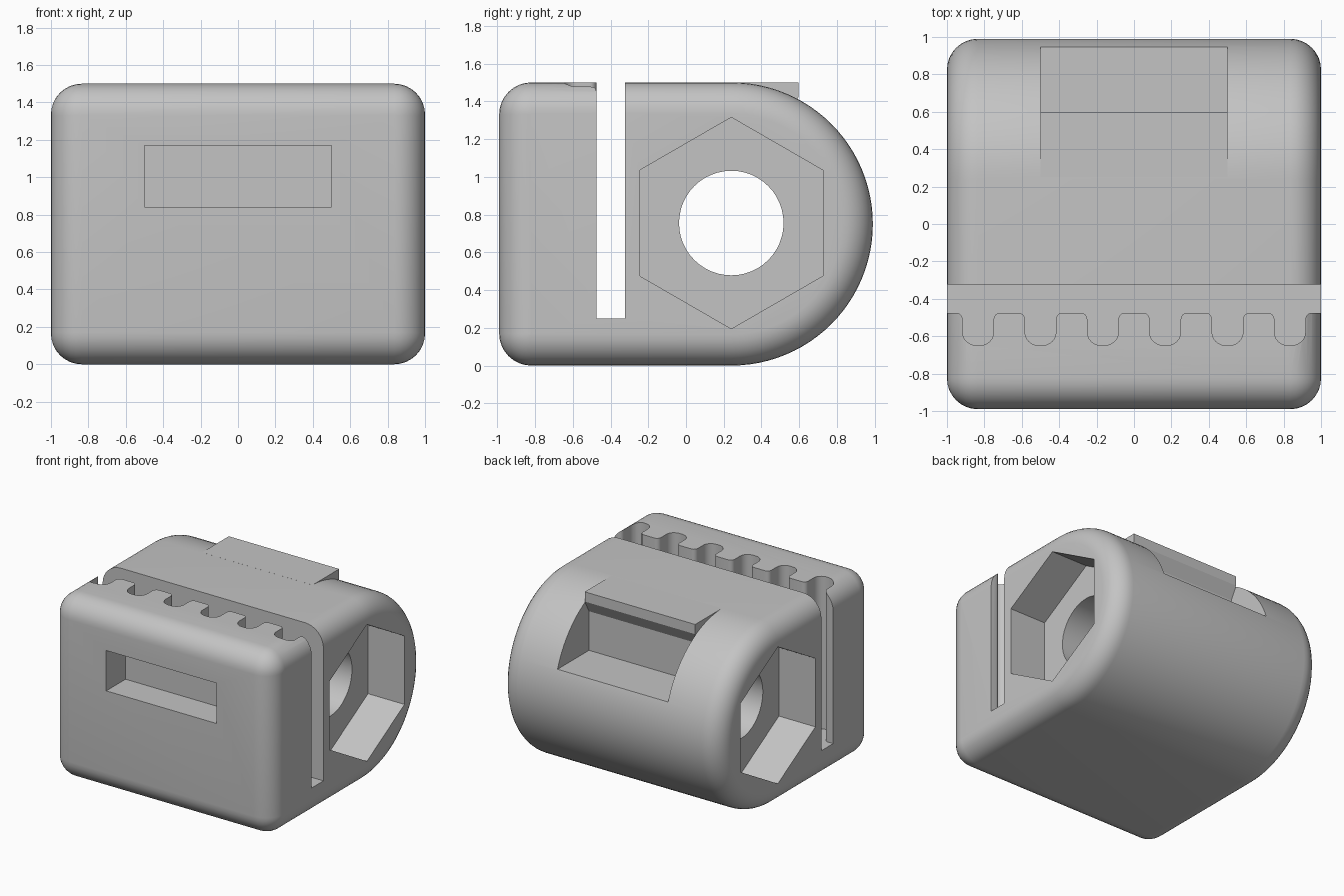
import bpy, bmesh
from math import sin, cos, pi, radians
from mathutils import Vector

cube = bpy.data.objects.get("Cube")
if cube:
    bpy.data.objects.remove(cube, do_unlink=True)

grey = bpy.data.materials.new("mid grey plastic")
grey.use_nodes = True
colour = (0.55, 0.55, 0.55, 1)
grey.diffuse_color = colour
grey.node_tree.nodes["Principled BSDF"].inputs["Base Color"].default_value = colour


def loft(name, rings):
    """Closed solid through rings of equal length."""
    bm = bmesh.new()
    loops = [[bm.verts.new(p) for p in ring] for ring in rings]
    n = len(loops[0])
    for a, b in zip(loops, loops[1:]):
        for i in range(n):
            j = (i + 1) % n
            bm.faces.new((a[i], a[j], b[j], b[i]))
    bm.faces.new(loops[0][::-1])
    bm.faces.new(loops[-1])
    bmesh.ops.recalc_face_normals(bm, faces=bm.faces[:])
    mesh = bpy.data.meshes.new(name)
    bm.to_mesh(mesh)
    bm.free()
    mesh.materials.append(grey)
    ob = bpy.data.objects.new(name, mesh)
    bpy.context.collection.objects.link(ob)
    return ob


def prism_x(name, profile, x0, x1):
    """Extrude a (y, z) profile along x."""
    return loft(name, [[(x, y, z) for y, z in profile] for x in (x0, x1)])


def polygon(cy, cz, r, sides):
    """Regular polygon with a corner at the top."""
    return [(cy + r * sin(2 * pi * i / sides), cz + r * cos(2 * pi * i / sides))
            for i in range(sides)]


def fillet(corner, before, after, r, steps=6):
    """Arc replacing a right-angled corner."""
    c, u, v = Vector(corner), Vector(before), Vector(after)
    u, v = (u - c).normalized(), (v - c).normalized()
    centre = c + (u + v) * r
    return [tuple(centre - v * r * cos(t) - u * r * sin(t))
            for t in (i * pi / 2 / steps for i in range(steps + 1))]


def combine(target, tool, operation):
    tool.hide_render = True
    mod = target.modifiers.new(tool.name, "BOOLEAN")
    mod.operation, mod.solver, mod.object = operation, "EXACT", tool
    bpy.context.view_layer.objects.active = target
    bpy.ops.object.modifier_apply(modifier=mod.name)
    bpy.data.objects.remove(tool, do_unlink=True)


# Body: D-shaped side profile with a rounded rim on both sides
RIM, CORNER, BACK = 0.165, 0.17, 0.75


def body_ring(x, inset):
    ring = []
    for cy, cz, r, start, sweep, steps in (
            (-0.82, CORNER, CORNER, 180, 90, 8),
            (0.24, BACK, BACK, -90, 180, 48),
            (-0.82, 1.5 - CORNER, CORNER, 90, 90, 8)):
        for i in range(steps + 1):
            a = radians(start + sweep * i / steps)
            ring.append((x, cy + (r - inset) * cos(a), cz + (r - inset) * sin(a)))
    return ring


angles = [i * pi / 16 for i in range(9)]
half = [(1 - RIM + RIM * sin(t), RIM * (1 - cos(t))) for t in angles]
sections = [(-x, d) for x, d in reversed(half)] + half
body = loft("clamp_body", [body_ring(x, d) for x, d in sections])

# Flat lip over the round back, then the pocket below it
lip = [(0.25, 1.5), (0.9, 1.5), (0.9, 1.2), (0.25, 1.2)]
combine(body, prism_x("lip", lip, -0.5, 0.5), "UNION")
pocket = [(0.54, 1.0), (1.2, 1.0), (1.2, 1.7), (0.595, 1.7), (0.595, 1.42), (0.54, 1.32)]
combine(body, prism_x("back_pocket", pocket, -0.5005, 0.5005), "DIFFERENCE")

# Front slot
slot = [(-1.2, 0.84), (-0.74, 0.84), (-0.74, 1.17), (-1.2, 1.17)]
combine(body, prism_x("front_slot", slot, -0.5, 0.5), "DIFFERENCE")

# Bolt hole and a hexagonal nut recess on each side
combine(body, prism_x("bolt_hole", polygon(0.24, 0.755, 0.277, 48), -1.2, 1.2), "DIFFERENCE")
for side in (-1, 1):
    nut = prism_x("nut_recess", polygon(0.24, 0.755, 0.56, 6), side * 0.67, side * 1.2)
    combine(body, nut, "DIFFERENCE")

# Belt slit with a row of rounded tooth grooves
WALL, DEEP, HALF = -0.475, -0.648, 0.083
comb = [(1.2, -0.323), (-1.2, -0.323), (-1.2, WALL)]
for k in range(6):
    c = (k - 2.5) / 3
    l, r = c - HALF, c + HALF
    comb += fillet((l, WALL), (l - 1, WALL), (l, DEEP), 0.035)
    comb += fillet((l, DEEP), (l, WALL), (r, DEEP), 0.07)
    comb += fillet((r, DEEP), (l, DEEP), (r, WALL), 0.07)
    comb += fillet((r, WALL), (r, DEEP), (r + 1, WALL), 0.035)
comb.append((1.2, WALL))
slit = loft("belt_slit", [[(x, y, z) for x, y in comb] for z in (0.25, 1.7)])
combine(body, slit, "DIFFERENCE")

# Smooth rounded surfaces, crisp cut edges
bpy.ops.object.select_all(action="DESELECT")
body.select_set(True)
bpy.context.view_layer.objects.active = body
bpy.ops.object.shade_smooth_by_angle(angle=radians(25))
